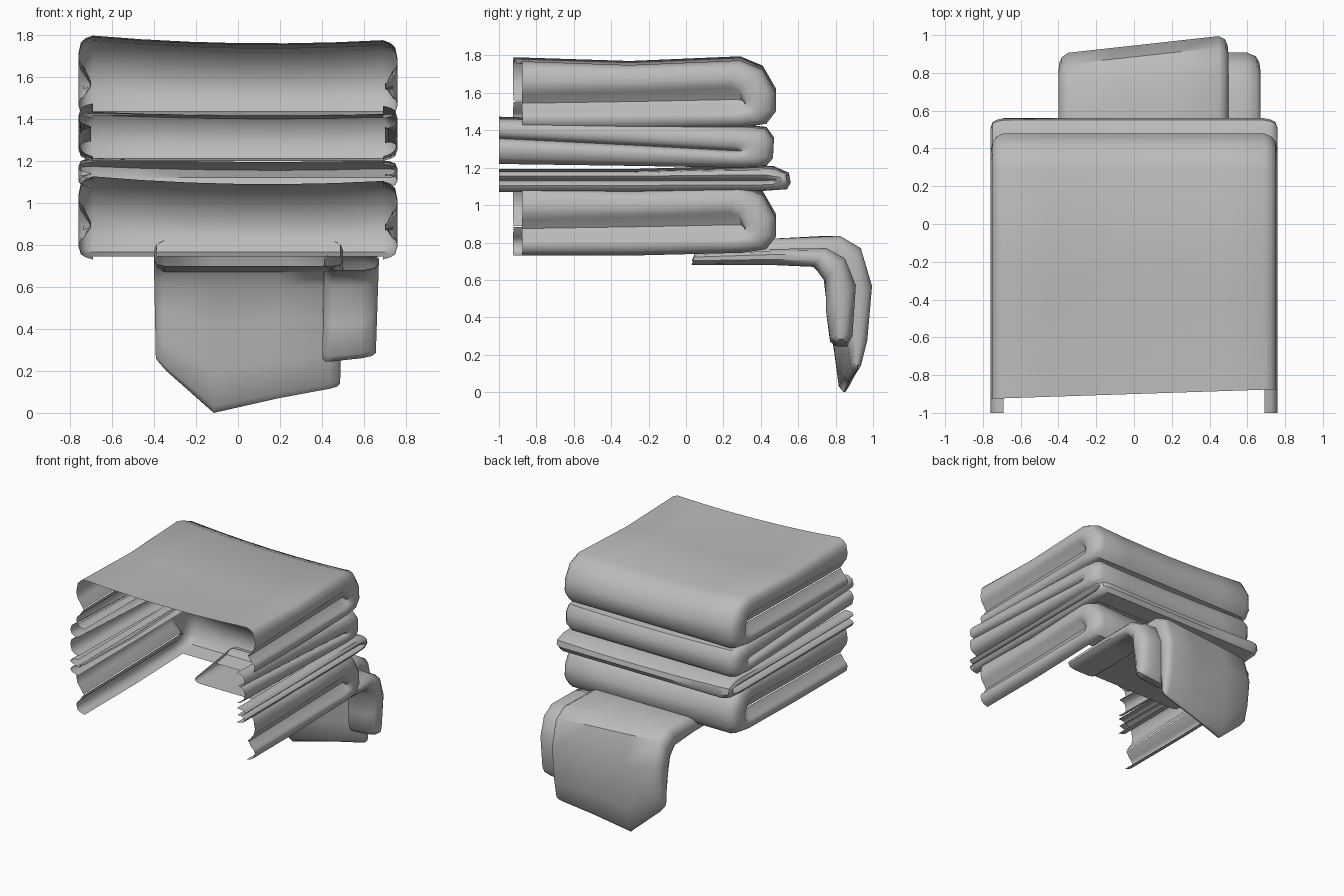
import bpy, bmesh, math

if "Cube" in bpy.data.objects:
    bpy.data.objects.remove(bpy.data.objects["Cube"])

mat = bpy.data.materials.new("grey_cloth")
mat.diffuse_color = (0.5, 0.5, 0.5, 1)
mat.use_nodes = True
mat.node_tree.nodes["Principled BSDF"].inputs["Base Color"].default_value = mat.diffuse_color


def finish(name, bm):
    bmesh.ops.remove_doubles(bm, verts=bm.verts, dist=0.0005)
    bmesh.ops.recalc_face_normals(bm, faces=bm.faces)
    me = bpy.data.meshes.new(name)
    bm.to_mesh(me)
    bm.free()
    ob = bpy.data.objects.new(name, me)
    bpy.context.collection.objects.link(ob)
    me.materials.append(mat)
    bpy.ops.object.select_all(action='DESELECT')
    ob.select_set(True)
    bpy.context.view_layer.objects.active = ob
    bpy.ops.object.shade_smooth_by_angle(angle=math.radians(42))
    return ob


def skin(bm, rows, keep=lambda r, i: True):
    """Quads between neighbouring rows of points."""
    vs = [[bm.verts.new(p) for p in row] for row in rows]
    for r in range(len(vs) - 1):
        for i in range(len(vs[0]) - 1):
            if keep(r, i):
                bm.faces.new((vs[r][i], vs[r + 1][i], vs[r + 1][i + 1], vs[r][i + 1]))


def folded_cloth(name, outer, inner, dz=0, sag=0.03, skew=0.0, first=2):
    """Open folded sheet: rounded U-shaped edges on both sides, joined by the back fold."""
    n = len(outer)

    def place(x, y, z, i):
        u = x / 0.76
        if y < -0.8:
            y += skew * u
        if i < n // 2:
            z -= sag * (1 - u * u) + 0.4 * sag * u
        return (x, y, z + dz)

    def row(t, x):
        return [place(x, a[0] + (b[0] - a[0]) * t, a[1] + (b[1] - a[1]) * t, i)
                for i, (a, b) in enumerate(zip(outer, inner))]

    gap = [((a[0] + b[0]) / 2, (a[1] + b[1]) / 2) for a, b in zip(inner, inner[::-1])]
    bm = bmesh.new()
    # rolled side edges
    for s in (-1, 1):
        rows = [row(t, s * x) for t, x in
                ((0, .69), (.1, .725), (.25, .748), (.65, .76), (.9, .75), (1, .735))]
        rows.append([place(s * .70, y, z, i) for i, (y, z) in enumerate(gap)])
        skin(bm, rows)
    # sheet between the sides
    cols = [row(0, x) for x in (-.69, -.46, -.23, 0, .23, .46, .69)]
    skin(bm, cols, lambda r, i: first <= i <= 6)
    return finish(name, bm)


thick_out = [(-.9, 1.115), (-.3, 1.095), (.29, 1.12), (.41, 1.07), (.48, .95),
             (.48, .83), (.43, .765), (.30, .745), (-.3, .73), (-.9, .73)]
thick_in = [(-.9, .935), (-.3, .95), (.23, .97), (.28, .96), (.31, .90),
            (.32, .87), (.31, .84), (.25, .835), (-.3, .833), (-.9, .83)]
mid_out = [(-1, 1.47), (-.3, 1.45), (.3, 1.43), (.43, 1.415), (.47, 1.36),
           (.465, 1.25), (.43, 1.21), (.3, 1.20), (-.3, 1.21), (-1, 1.22)]
mid_in = [(-1, 1.37), (-.3, 1.335), (.25, 1.305), (.27, 1.303), (.29, 1.295),
          (.29, 1.29), (.27, 1.285), (.25, 1.285), (-.3, 1.315), (-1, 1.35)]
thin_out = [(-1, 1.19), (-.3, 1.19), (.38, 1.21), (.47, 1.205), (.55, 1.17),
            (.56, 1.12), (.54, 1.085), (.40, 1.075), (-.3, 1.07), (-1, 1.07)]
thin_in = [(-1, 1.145), (-.3, 1.145), (.36, 1.145), (.42, 1.145), (.48, 1.145),
           (.48, 1.13), (.42, 1.125), (.36, 1.125), (-.3, 1.125), (-1, 1.125)]

folded_cloth("bottom_folded_cloth", thick_out, thick_in, skew=.025)
folded_cloth("thin_folded_cloth", thin_out, thin_in, sag=.015)
folded_cloth("middle_folded_cloth", mid_out, mid_in, sag=.015)
folded_cloth("top_folded_cloth", thick_out, thick_in, dz=.67, skew=.025, first=0)


def hanging_cloth(name, outer, inner, columns, x_ref, lean, z_low):
    """Draped sheet; columns are (x, thickness factor, hem height)."""
    rows = []
    for x, f, hem in columns:
        a, b = [], []
        for i, (p, q) in enumerate(zip(outer, inner)):
            m = ((p[0] + q[0]) / 2, (p[1] + q[1]) / 2)
            for e, lst in ((p, a), (q, b)):
                y, z = [m[k] + (e[k] - m[k]) * f for k in (0, 1)]
                if i >= 2:
                    y -= lean * (x_ref - x)
                if z < .6:
                    z = .6 - (.6 - z) * (.6 - hem) / (.6 - z_low)
                lst.append((x * (1 - .05 * max(0, .7 - z)), y, z))
        rows.append(a + b[::-1])
    bm = bmesh.new()
    last = len(columns) - 2
    # the top layer stops under the stack, only the hem edges run forward
    skin(bm, rows, lambda r, i: i > 0 or r in (0, last))
    # close the two thin side edges
    n = len(outer)
    for r in (rows[0], rows[-1]):
        skin(bm, [r[:n], r[n:][::-1]])
    return finish(name, bm)


hanging_cloth(
    "hanging_cloth",
    [(.05, .75), (.45, .82), (.83, .835), (.94, .77), (1.0, .56), (.975, .2), (.94, .03), (.92, 0)],
    [(.03, .70), (.45, .69), (.78, .67), (.83, .60), (.845, .42), (.865, .2), (.885, .03), (.91, 0)],
    [(-.40, .3, .26), (-.385, .75, .24), (-.35, 1, .20), (-.12, 1, 0), (.2, 1, .07),
     (.45, 1, .115), (.485, .75, .125), (.50, .3, .14)],
    .5, .11, 0)
hanging_cloth(
    "small_hanging_cloth",
    [(.05, .745), (.45, .765), (.75, .77), (.85, .715), (.908, .57), (.89, .30), (.86, .245)],
    [(.03, .68), (.45, .68), (.68, .67), (.745, .60), (.75, .42), (.77, .27), (.80, .245)],
    [(.41, .3, .26), (.425, .75, .245), (.46, 1, .245), (.60, 1, .26), (.65, .75, .27), (.67, .3, .285)],
    .6, 0, .245)
